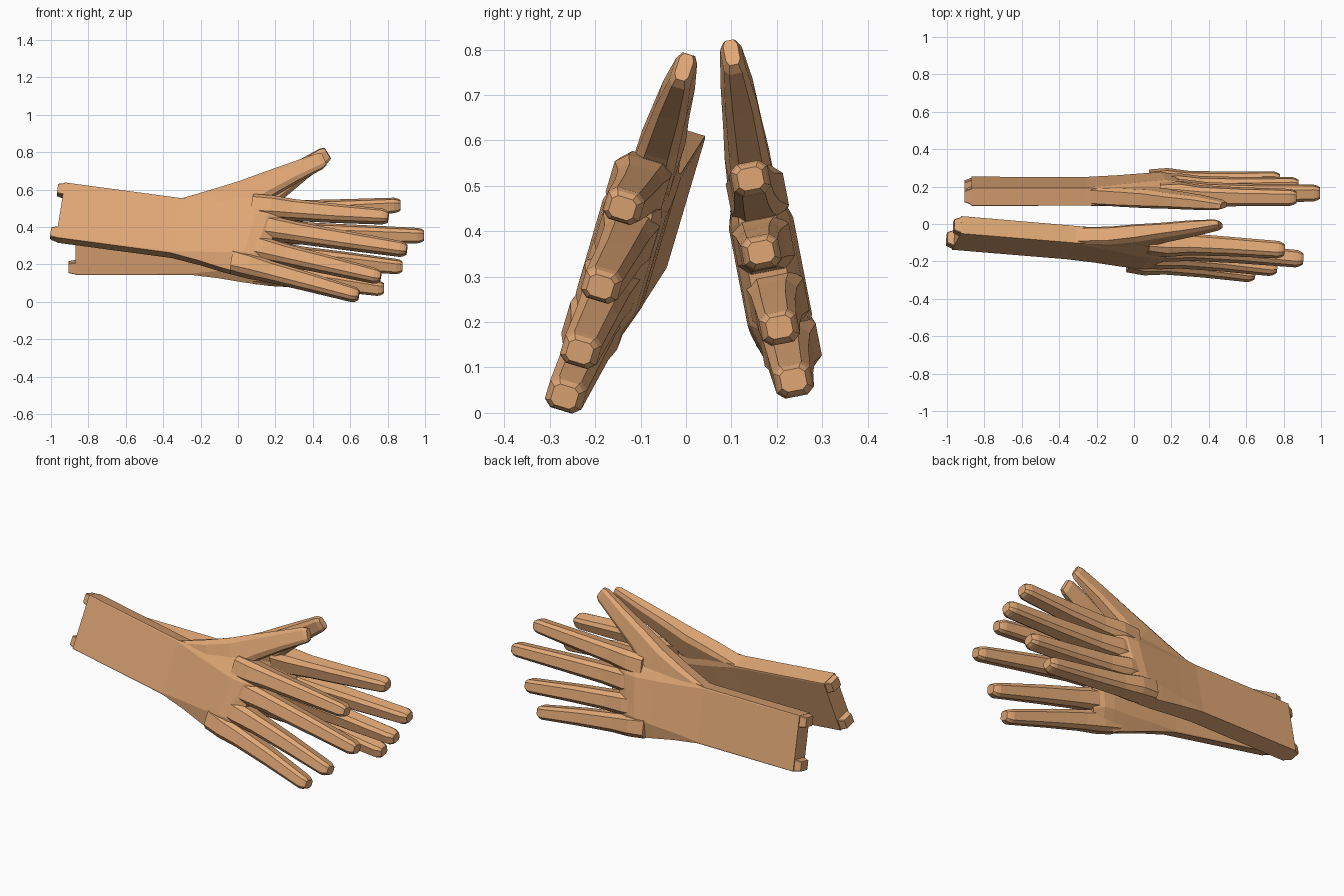
import bpy, bmesh
from math import radians
from mathutils import Matrix, Vector

cube = bpy.data.objects.get("Cube")
if cube:
    bpy.data.objects.remove(cube)

skin = bpy.data.materials.new("tan_skin")
skin.use_nodes = True
COLOUR = (0.75, 0.39, 0.18, 1)
skin.diffuse_color = COLOUR
skin.node_tree.nodes["Principled BSDF"].inputs["Base Color"].default_value = COLOUR


def loft(name, sections, place, lean=0.0, along=(1, 0)):
    """Skin chamfered-box sections (x, height, thickness, half_h, half_t, chamfer)."""
    bm = bmesh.new()
    rings = []
    up = Vector((-along[1], 0, along[0])).normalized()
    for x, h, t, hh, ht, c in sections:
        k = 1 - c
        shape = [(1, k), (k, 1), (-k, 1), (-1, k), (-1, -k), (-k, -1), (k, -1), (1, -k)]
        ring = []
        for a, b in shape:
            p = Vector((x, t + a * ht, h)) + up * (b * hh)
            if x > 0:
                p.x += lean * (p.z + 0.05) * min(1, x / 0.2)
            ring.append(bm.verts.new(p))
        rings.append(ring)
    for r, s in zip(rings, rings[1:]):
        for j in range(8):
            bm.faces.new((r[j], r[(j + 1) % 8], s[(j + 1) % 8], s[j]))
    bm.faces.new(rings[0])
    bm.faces.new(rings[-1])
    bm.transform(place)
    bmesh.ops.recalc_face_normals(bm, faces=bm.faces)
    mesh = bpy.data.meshes.new(name)
    bm.to_mesh(mesh)
    bm.free()
    mesh.materials.append(skin)
    obj = bpy.data.objects.new(name, mesh)
    bpy.context.collection.objects.link(obj)


# Finger name: base x, base height, tip x, tip height, thickness offset
FINGERS = {
    "index": (0.14, 0.17, 0.87, 0.213, 0.008),
    "middle": (0.14, 0.067, 0.995, 0.05, 0.0),
    "ring": (0.13, -0.05, 0.88, -0.12, 0.008),
    "little": (0.08, -0.15, 0.78, -0.24, 0.016),
}


def hand(side, place, thumb_bend):
    # Forearm, wrist and palm with softly raised knuckles
    loft(side + "_palm_and_forearm", [
        (-0.87, 0, 0, 0.155, 0.05, 0.03),
        (-0.25, 0, 0, 0.155, 0.05, 0.05),
        (-0.1, 0, 0.003, 0.175, 0.058, 0.25),
        (0.04, 0, 0.008, 0.2, 0.066, 0.4),
        (0.15, 0.004, 0.012, 0.217, 0.072, 0.5),
        (0.21, 0.006, 0.01, 0.217, 0.066, 0.5),
        (0.27, 0.004, 0.006, 0.2, 0.042, 0.4),
    ], place, lean=0.15)

    # Small blocks on the cut end of the forearm
    for label, h in (("upper", 0.122), ("lower", -0.122)):
        loft(side + "_" + label + "_cuff_block", [
            (-0.905, h, 0, 0.027, 0.032, 0.15),
            (-0.86, h, 0, 0.033, 0.047, 0.05),
        ], place)

    # Fingers flare into the knuckles and end in stepped blunt tips
    for label, (x0, h0, x1, h1, t) in FINGERS.items():
        def at(f, hh, ht, c, rise=0.0, back=0.0):
            return (x0 + (x1 - x0) * f - back, h0 + (h1 - h0) * f, t + rise, hh, ht, c)
        loft(side + "_" + label + "_finger", [
            at(0, 0.06, 0.06, 0.35, 0.006),
            at(0.14, 0.06, 0.064, 0.4, 0.008),
            at(0.3, 0.052, 0.052, 0.4, 0.003),
            at(0.6, 0.046, 0.046, 0.4),
            at(1, 0.037, 0.042, 0.4, 0, 0.035),
            at(1, 0.033, 0.036, 0.4, 0, 0.015),
            at(1, 0.024, 0.028, 0.4),
        ], place)

    # Thumb spreading upward from the wrist
    loft(side + "_thumb", [
        (-0.23, 0.09, 0.0, 0.065, 0.045, 0.2),
        (-0.04, 0.15, 0.005, 0.09, 0.05, 0.3),
        (0.09, 0.22, 0.008 + 0.3 * thumb_bend, 0.086, 0.05, 0.35),
        (0.2, 0.305, 0.01 + 0.5 * thumb_bend, 0.068, 0.043, 0.4),
        (0.34, 0.402, 0.012 + 0.8 * thumb_bend, 0.052, 0.036, 0.4),
        (0.46, 0.482, 0.012 + thumb_bend, 0.042, 0.024, 0.4),
        (0.48, 0.494, 0.012 + thumb_bend, 0.032, 0.016, 0.4),
    ], place, along=(0.84, 0.5))


def turn(angle, axis):
    return Matrix.Rotation(radians(angle), 4, axis)


# Far hand runs straight; near hand is its mirror, turned and tipped down
hand("left", Matrix.Translation((0, 0.175, 0.305)) @ turn(11, "X"), 0.008)
hand("right", Matrix.Translation((-0.088, -0.12, 0.362)) @ turn(-4.8, "Z")
     @ turn(7.6, "Y") @ turn(-17, "X") @ Matrix.Scale(-1, 4, (0, 1, 0)), -0.03)
